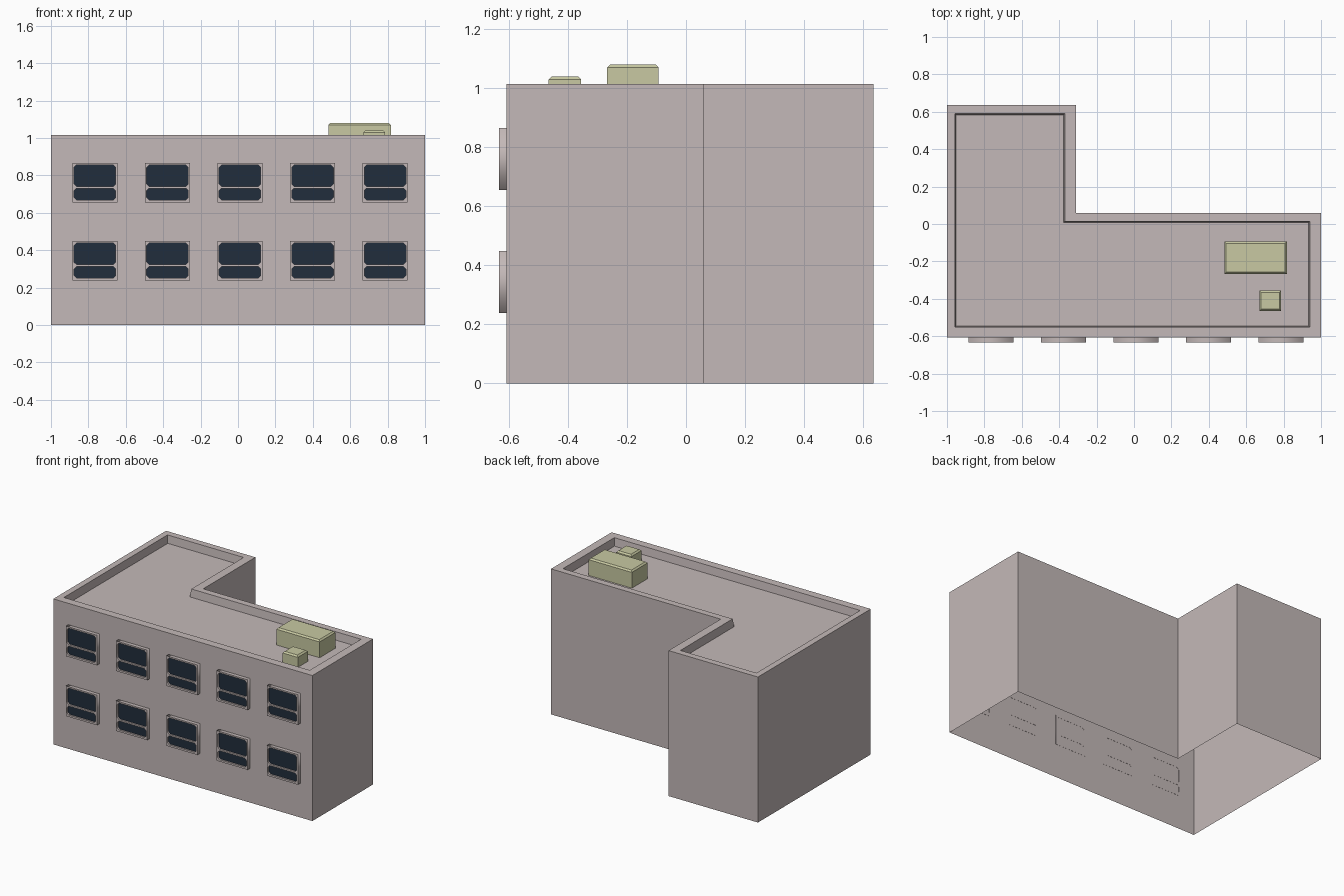
import bpy, bmesh, math
from mathutils import Matrix, Vector

if "Cube" in bpy.data.objects:
    bpy.data.objects.remove(bpy.data.objects["Cube"])


def material(name, rgb):
    m = bpy.data.materials.new(name)
    m.diffuse_color = (*rgb, 1)
    m.use_nodes = True
    m.node_tree.nodes["Principled BSDF"].inputs["Base Color"].default_value = m.diffuse_color
    return m


WALL = material("warm grey wall", (0.552, 0.485, 0.479))
UNIT = material("pale olive metal", (0.578, 0.584, 0.361))
GLASS = material("dark blue glass", (0.015, 0.026, 0.045))


def add(name, mesh, mat=None):
    ob = bpy.data.objects.new(name, mesh)
    bpy.context.collection.objects.link(ob)
    if mat:
        mesh.materials.append(mat)
    return ob


def mesh_from(name, bm):
    me = bpy.data.meshes.new(name)
    bm.to_mesh(me)
    bm.free()
    return me


def ell(x0, x1, x2, y0, y1, y2):
    """L-shaped outline, counter-clockwise."""
    return [(x0, y0), (x2, y0), (x2, y1), (x1, y1), (x1, y2), (x0, y2)]


# Building shell: open bottom, walls, parapet rim, sunken roof
outer = ell(-1, -0.31, 1, -0.608, 0.06, 0.635)
inner = ell(-0.957, -0.37, 0.94, -0.552, 0.014, 0.59)
roof = ell(-0.951, -0.377, 0.934, -0.545, 0.008, 0.584)
bm = bmesh.new()
loops = [[bm.verts.new((x, y, z)) for x, y in pts]
         for pts, z in ((outer, 0), (outer, 1.015), (inner, 1.015), (roof, 0.96))]
for a, b in zip(loops, loops[1:]):
    for i in range(6):
        j = (i + 1) % 6
        bm.faces.new((a[i], a[j], b[j], b[i]))
bm.faces.new(loops[-1])
add("building_shell", mesh_from("building_shell", bm), WALL)


# Rooftop units: boxes with chamfered top edges
def roof_unit(name, x0, x1, y0, y1, top, chamfer=0.01, base=0.958):
    bm = bmesh.new()
    bmesh.ops.create_cube(bm, size=1, matrix=Matrix.Translation(
        ((x0 + x1) / 2, (y0 + y1) / 2, (base + top) / 2))
        @ Matrix.Diagonal((x1 - x0, y1 - y0, top - base, 1)))
    edges = [e for e in bm.edges if all(v.co.z > top - 0.001 for v in e.verts)]
    bmesh.ops.bevel(bm, geom=edges, offset=chamfer, segments=1, affect='EDGES')
    add(name, mesh_from(name, bm), UNIT)


roof_unit("large_roof_unit", 0.483, 0.817, -0.267, -0.093, 1.08)
roof_unit("small_roof_unit", 0.67, 0.787, -0.465, -0.355, 1.04)


# Windows: a frame with two chamfered openings and recessed panes
def rect(w, z0, z1, c=0.0):
    h = w / 2
    if not c:
        return [(-h, z0), (h, z0), (h, z1), (-h, z1)]
    return [(-h + c, z0), (h - c, z0), (h, z0 + c), (h, z1 - c),
            (h - c, z1), (-h + c, z1), (-h, z1 - c), (-h, z0 + c)]


panes = [rect(0.222, 0.013, 0.075, 0.013), rect(0.222, 0.085, 0.2, 0.013)]

curve = bpy.data.curves.new("frame_profile", 'CURVE')
curve.dimensions = '2D'
curve.fill_mode = 'BOTH'
curve.extrude = 0.0135
for pts in [rect(0.24, 0, 0.21)] + panes:
    s = curve.splines.new('POLY')
    s.points.add(len(pts) - 1)
    for p, (x, y) in zip(s.points, pts):
        p.co = (x, y, 0, 1)
    s.use_cyclic_u = True
helper = add("frame_profile", curve)
bpy.context.view_layer.update()
dg = bpy.context.evaluated_depsgraph_get()
frame_mesh = bpy.data.meshes.new_from_object(helper.evaluated_get(dg))
bpy.data.objects.remove(helper)
bm = bmesh.new()
bm.from_mesh(frame_mesh)
bmesh.ops.remove_doubles(bm, verts=bm.verts, dist=1e-5)
bmesh.ops.recalc_face_normals(bm, faces=bm.faces)
frame_mesh = mesh_from("window_frame", bm)
frame_mesh.materials.clear()
frame_mesh.materials.append(WALL)

bm = bmesh.new()
for pts in panes:
    bm.faces.new([bm.verts.new((x, y, 0)) for x, y in pts])
glass_mesh = mesh_from("window_glass", bm)
glass_mesh.materials.append(GLASS)

for row, z in enumerate((0.238, 0.656)):
    for col in range(5):
        x = -0.765 + 0.3878 * col
        for name, me, y in (("window_frame", frame_mesh, -0.6205),
                            ("window_glass", glass_mesh, -0.622)):
            ob = add(f"{name}_{row}_{col}", me)
            ob.location = (x, y, z)
            ob.rotation_euler = (math.pi / 2, 0, 0)
